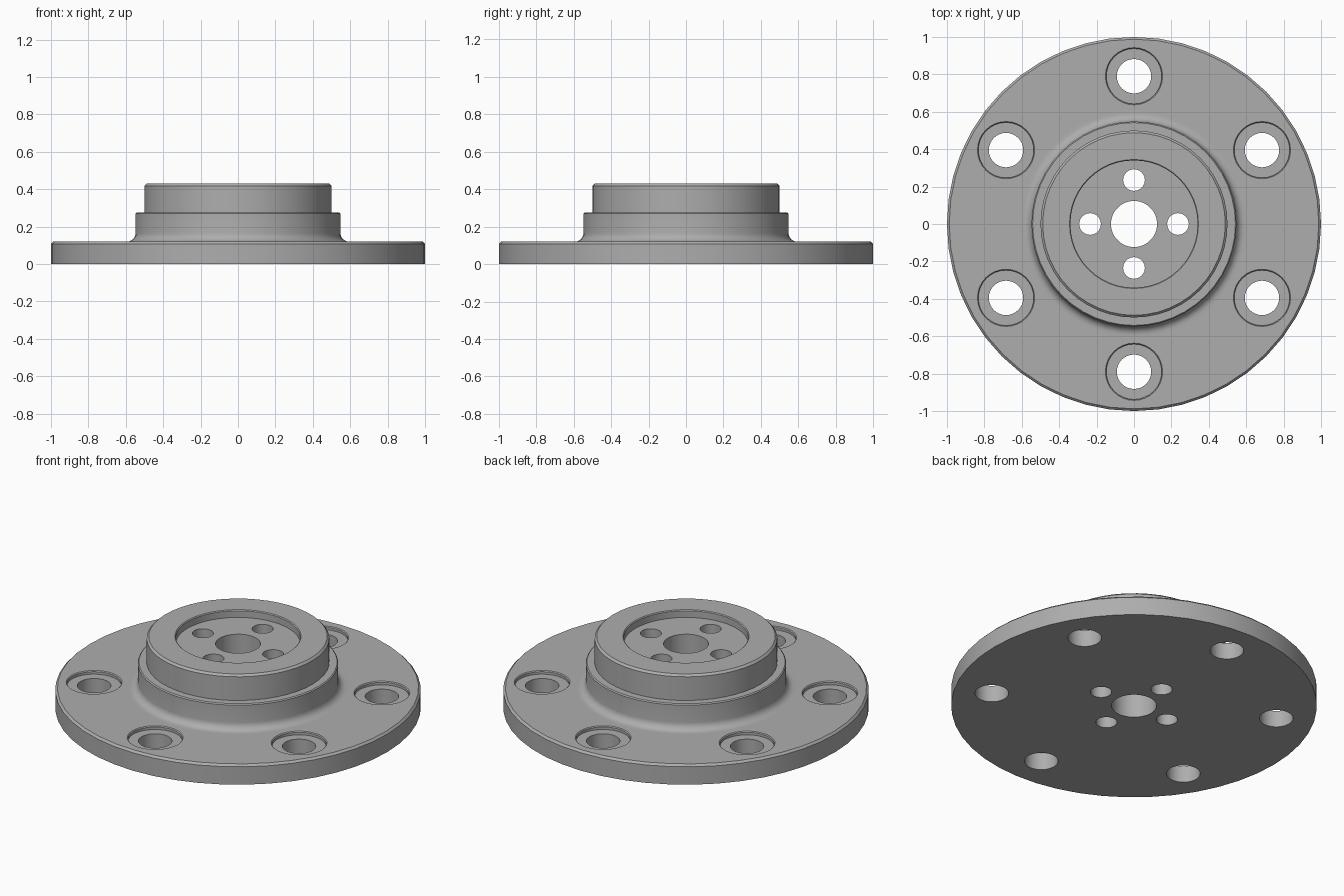
import bpy, bmesh, math
from mathutils import Matrix, Vector

cube = bpy.data.objects.get("Cube")
if cube:
    bpy.data.objects.remove(cube, do_unlink=True)

steel = bpy.data.materials.new("grey steel")
steel.use_nodes = True
GREY = (0.42, 0.42, 0.42, 1)
steel.diffuse_color = GREY
steel.node_tree.nodes["Principled BSDF"].inputs["Base Color"].default_value = GREY


def lathe(bm, profile, sides, center=(0, 0)):
    """Turn a closed (radius, height) outline around a vertical axis."""
    rings = []
    for r, z in profile:
        count = sides if r > 0 else 1
        rings.append([bm.verts.new((center[0] + r * math.cos(math.tau * i / sides),
                                    center[1] + r * math.sin(math.tau * i / sides), z))
                      for i in range(count)])
    for a, b in zip(rings, rings[1:] + rings[:1]):
        if len(a) == len(b) == 1:
            continue
        for i in range(sides):
            j = (i + 1) % sides
            corners = [a[i % len(a)], a[j % len(a)], b[j % len(b)], b[i % len(b)]]
            bm.faces.new(list(dict.fromkeys(corners)))


def make_object(name, bm):
    bmesh.ops.recalc_face_normals(bm, faces=bm.faces)
    mesh = bpy.data.meshes.new(name)
    bm.to_mesh(mesh)
    bm.free()
    mesh.materials.append(steel)
    obj = bpy.data.objects.new(name, mesh)
    bpy.context.collection.objects.link(obj)
    return obj


# Turned body: disc, fillet, collar, boss, shallow recess and centre bore
TOP, DISC, FILLET, COLLAR = 0.43, 0.12, 0.045, 0.548
fillet = [(COLLAR + FILLET * (1 - math.sin(t)), DISC + FILLET * (1 - math.cos(t)))
          for t in (math.pi / 2 * k / 6 for k in range(6, -1, -1))]
fillet = [(COLLAR + FILLET - FILLET * math.sin(t), DISC + FILLET - FILLET * math.cos(t))
          for t in (math.pi / 2 * k / 6 for k in range(7))]
outline = [(0.123, 0), (1, 0), (1, DISC - 0.012), (0.988, DISC), (0.61, DISC)]
outline += fillet
outline += [(COLLAR, 0.269), (COLLAR - 0.006, 0.275), (0.5, 0.275),
            (0.5, TOP - 0.012), (0.488, TOP), (0.345, TOP),
            (0.34, TOP - 0.005), (0.34, TOP - 0.045), (0.123, TOP - 0.045)]
bm = bmesh.new()
lathe(bm, outline, 48)
flange = make_object("flange_body", bm)

# Cutters: six counterbored bolt holes and four small pin holes
bm = bmesh.new()
bolt = [(0, -0.1), (0.092, -0.1), (0.092, DISC - 0.02), (0.148, DISC - 0.02),
        (0.148, DISC - 0.005), (0.153, DISC), (0.153, 0.2), (0, 0.2)]
pin = [(0, -0.1), (0.058, -0.1), (0.058, 0.6), (0, 0.6)]
for profile, number, radius, sides in ((bolt, 6, 0.79, 32), (pin, 4, 0.235, 24)):
    for k in range(number):
        angle = math.pi / 2 + math.tau * k / number
        lathe(bm, profile, sides, (radius * math.cos(angle), radius * math.sin(angle)))
cutter = make_object("hole_cutters", bm)
cutter.hide_render = True

cut = flange.modifiers.new("holes", 'BOOLEAN')
cut.operation = 'DIFFERENCE'
cut.solver = 'EXACT'
cut.object = cutter

bpy.ops.object.select_all(action='DESELECT')
flange.select_set(True)
bpy.context.view_layer.objects.active = flange
bpy.ops.object.modifier_apply(modifier=cut.name)
bpy.data.objects.remove(cutter, do_unlink=True)
bpy.ops.object.shade_smooth_by_angle(angle=math.radians(30))
